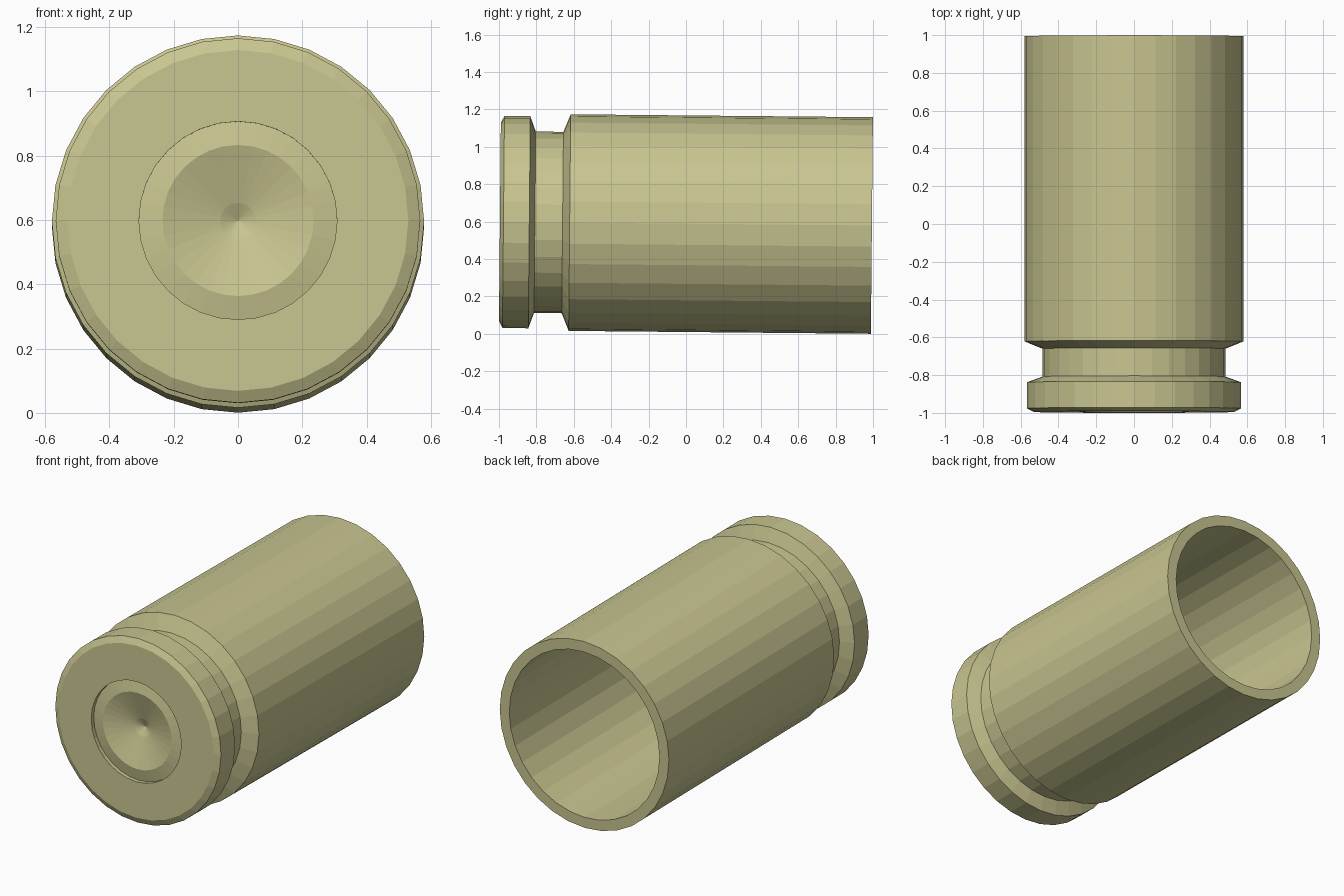
import bpy, bmesh
from math import sin, cos, pi

if "Cube" in bpy.data.objects:
    bpy.data.objects.remove(bpy.data.objects["Cube"])

SIDES = 32
TILT = -0.0095      # the case rests with its mouth slightly lower
AXIS_Z = 0.589

brass = bpy.data.materials.new("brass")
brass.diffuse_color = (0.58, 0.56, 0.28, 1)
brass.use_nodes = True
brass.node_tree.nodes["Principled BSDF"].inputs["Base Color"].default_value = brass.diffuse_color


def lathe(name, profile):
    """Revolve (radius, y) points about the y axis; radius 0 makes a pole."""
    bm = bmesh.new()
    rings = []
    for r, y in profile:
        if r == 0:
            rings.append([bm.verts.new((0, y, 0))] * SIDES)
        else:
            rings.append([bm.verts.new((r * sin(2 * pi * i / SIDES), y,
                                        r * cos(2 * pi * i / SIDES)))
                          for i in range(SIDES)])
    for a, b in zip(rings, rings[1:]):
        for i in range(SIDES):
            j = (i + 1) % SIDES
            bm.faces.new(list(dict.fromkeys((a[i], b[i], b[j], a[j]))))
    mesh = bpy.data.meshes.new(name)
    bm.to_mesh(mesh)
    bm.free()
    # profiles run from the front pole outward, so flip to face outside
    mesh.flip_normals()
    mesh.materials.append(brass)
    obj = bpy.data.objects.new(name, mesh)
    bpy.context.collection.objects.link(obj)
    obj.location.z = AXIS_Z
    obj.rotation_euler.x = TILT
    return obj


# Case: pocket lip, base, rim, groove, body, open mouth, inner wall, floor
case = lathe("case", [
    (0.308, -0.970), (0.308, -0.995), (0.530, -0.995), (0.567, -0.976),
    (0.567, -0.838), (0.485, -0.808), (0.485, -0.660), (0.579, -0.622),
    (0.579, 0.994), (0.514, 0.994), (0.514, -0.600), (0, -0.600)])

# Primer: slightly domed edge with a struck dent in the middle
primer = lathe("primer", [
    (0, -0.905), (0.055, -0.930), (0.235, -0.984), (0.308, -0.970)])

# Make sure the normals point outward
for obj, front in ((case, 1), (primer, 2)):
    ring = [p for p in obj.data.polygons if p.center.y < -0.9 and abs(p.normal.y) > 0.7]
    if sum(p.normal.y for p in ring) > 0:
        obj.data.flip_normals()
